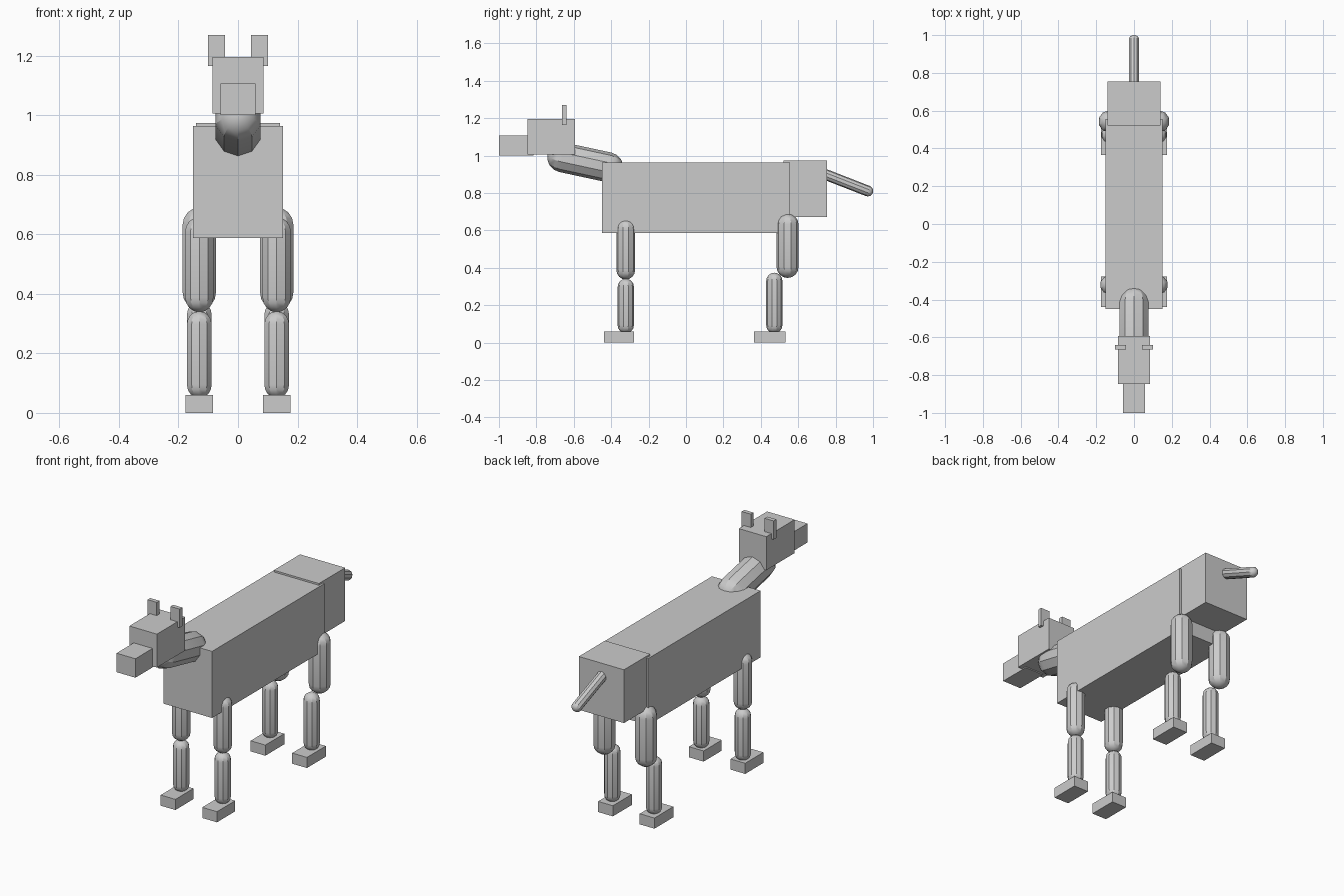
import bpy, bmesh, math
from mathutils import Vector, Matrix

cube = bpy.data.objects.get("Cube")
if cube:
    bpy.data.objects.remove(cube, do_unlink=True)

# Single grey material
grey = bpy.data.materials.new("plain grey")
grey.use_nodes = True
COLOUR = (0.6, 0.6, 0.6, 1.0)
grey.diffuse_color = COLOUR
grey.node_tree.nodes["Principled BSDF"].inputs["Base Color"].default_value = COLOUR


def finish(name, bm):
    """Turn a bmesh into a named, coloured object."""
    bmesh.ops.recalc_face_normals(bm, faces=bm.faces[:])
    mesh = bpy.data.meshes.new(name)
    bm.to_mesh(mesh)
    bm.free()
    mesh.materials.append(grey)
    obj = bpy.data.objects.new(name, mesh)
    bpy.context.collection.objects.link(obj)
    return obj


def box(name, x, y, z):
    """Box from (min, max) pairs on each axis."""
    bm = bmesh.new()
    bmesh.ops.create_cube(bm, size=1)
    size = [b - a for a, b in (x, y, z)]
    middle = [(a + b) / 2 for a, b in (x, y, z)]
    bmesh.ops.scale(bm, vec=size, verts=bm.verts)
    bmesh.ops.translate(bm, vec=middle, verts=bm.verts)
    return finish(name, bm)


def capsule(name, start, end, radius, sides=10, rings=4):
    """Ten-sided rod with round ends; start and end are the cap centres."""
    start, end = Vector(start), Vector(end)
    half = (end - start).length / 2
    bm = bmesh.new()
    bmesh.ops.create_uvsphere(bm, u_segments=sides, v_segments=rings * 2, radius=radius)
    # Split the equator so the two halves can be pulled apart
    equator = [e for e in bm.edges if all(abs(v.co.z) < 1e-5 for v in e.verts)]
    lower = [f for f in bm.faces if f.calc_center_median().z < 0]
    bmesh.ops.split_edges(bm, edges=equator)
    low_verts = {v for f in lower for v in f.verts}
    for v in bm.verts:
        v.co.z += -half if v in low_verts else half
    rims = [e for e in bm.edges if e.is_boundary]
    bmesh.ops.bridge_loops(bm, edges=rims)
    # Tilt about x only, keeping a side corner on the x axis
    d = end - start
    tilt = Matrix.Rotation(math.atan2(-d.y, d.z), 4, 'X')
    bm.transform(Matrix.Translation((start + end) / 2) @ tilt)
    obj = finish(name, bm)
    bpy.ops.object.select_all(action='DESELECT')
    obj.select_set(True)
    bpy.context.view_layer.objects.active = obj
    bpy.ops.object.shade_smooth_by_angle(angle=math.radians(30))
    return obj


# Trunk
box("body", (-0.152, 0.152), (-0.449, 0.555), (0.587, 0.963))
box("hips", (-0.141, 0.141), (0.521, 0.755), (0.672, 0.973))

# Neck, head and tail
capsule("neck", (0, -0.415, 0.938), (0, -0.662, 0.991), 0.08)
box("head", (-0.086, 0.086), (-0.847, -0.594), (1.006, 1.195))
box("snout", (-0.059, 0.059), (-1.0, -0.815), (1.0, 1.107))
capsule("tail", (0, 0.70, 0.917), (0, 0.972, 0.811), 0.029)

# Paired parts
LEG_X = 0.13
for side, s in (("left", 1), ("right", -1)):
    ear_x = sorted((s * 0.043, s * 0.1))
    box(f"{side}_ear", ear_x, (-0.664, -0.64), (1.165, 1.27))

    x = s * LEG_X
    foot_x = (x - 0.046, x + 0.046)

    # Each leg segment: y, bottom z, top z, radius
    segments = {
        "front_upper_leg": (-0.322, 0.338, 0.658, 0.050),
        "front_lower_leg": (-0.322, 0.050, 0.342, 0.0435),
        "rear_upper_leg": (0.543, 0.346, 0.690, 0.059),
        "rear_lower_leg": (0.472, 0.050, 0.374, 0.0435),
    }
    for part, (y, low, high, r) in segments.items():
        capsule(f"{side}_{part}", (x, y, low + r), (x, y, high - r), r)

    box(f"{side}_front_foot", foot_x, (-0.439, -0.277), (0, 0.06))
    box(f"{side}_rear_foot", foot_x, (0.364, 0.533), (0, 0.06))
